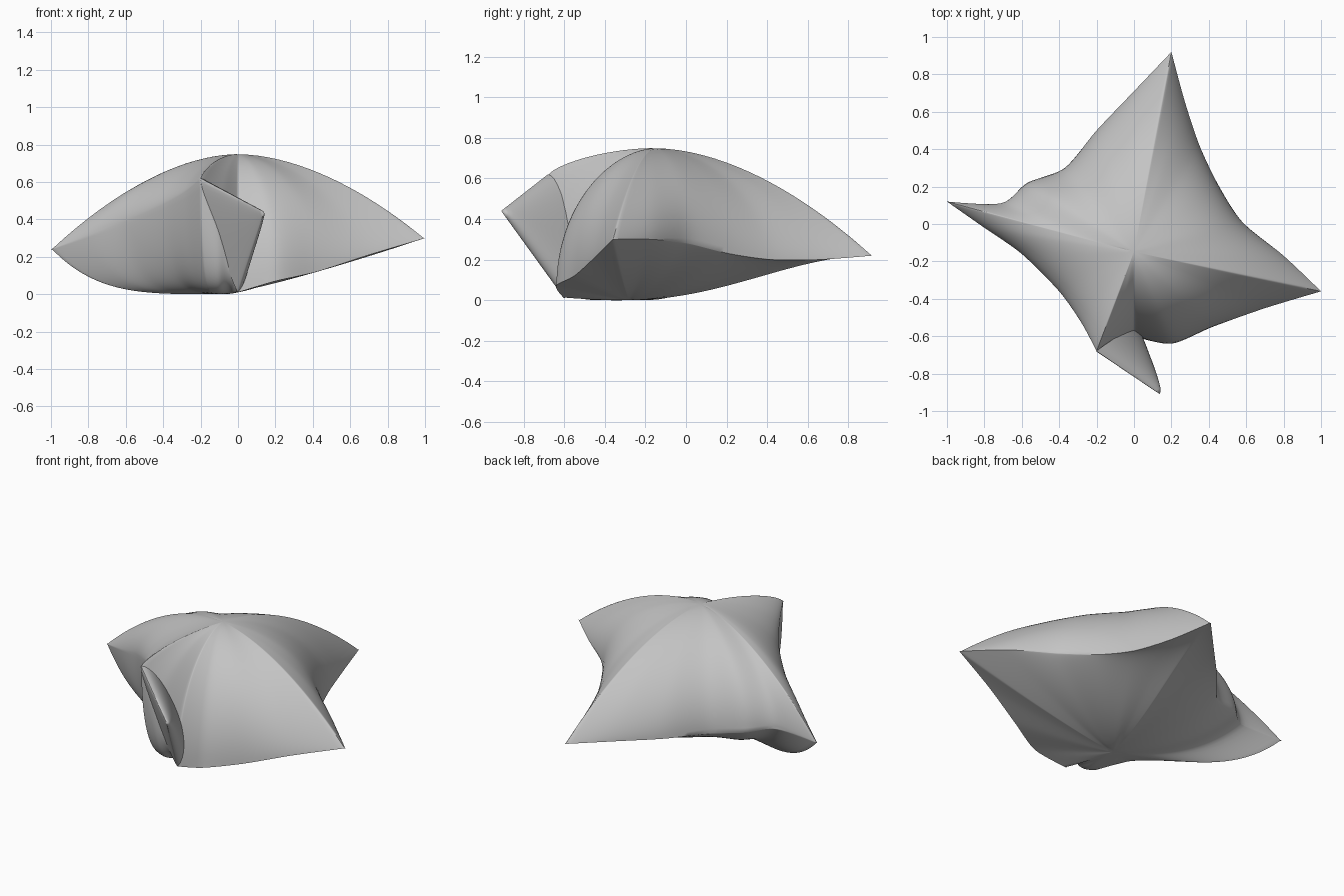
import bpy, bmesh, math
from mathutils import Vector

cube = bpy.data.objects.get("Cube")
if cube:
    bpy.data.objects.remove(cube, do_unlink=True)

fabric = bpy.data.materials.new("grey_fabric")
fabric.use_nodes = True
GREY = (0.55, 0.55, 0.55, 1)
fabric.diffuse_color = GREY
fabric.node_tree.nodes["Principled BSDF"].inputs["Base Color"].default_value = GREY

TIP, SIDE, NEAR = 1.0, 0.5, 0.75   # roundness of the upper side at the seam

# Seam around the cushion: x, y, z, upper roundness, lower power, lower roundness
SEAM = [
    (1, -.36, .3, TIP, 1.2, 1),
    (.8, -.17, .3, NEAR, 1.3, 1),
    (.58, .01, .28, SIDE, 1.5, .9),
    (.45, .21, .23, SIDE, 1.7, 1),
    (.35, .42, .2, .6, 2, 1.5),
    (.27, .66, .2, NEAR, 2, 2),
    (.2, .92, .22, TIP, 2, 2.2),
    (0, .71, .21, NEAR, 2, 1.8),
    (-.2, .5, .2, .6, 2, 1.2),
    (-.37, .3, .2, SIDE, 2, .9),
    (-.57, .22, .23, SIDE, 2.5, .9),
    (-.71, .11, .25, .6, 3, 1),
    (-1, .12, .24, TIP, 4, 1),
    (-.8, -.02, .31, NEAR, 4, .8),
    (-.6, -.16, .39, .6, 4, .6),
    (-.4, -.36, .48, .6, 4, .6),
    (-.28, -.53, .55, .65, 5, .55),
    (-.2, -.68, .62, .7, 6, .5),
    (-.1, -.67, .32, .6, 6, .5),
    (0, -.6, .01, SIDE, 2, 1),
    (.2, -.64, .07, SIDE, 1.3, 1),
    (.42, -.55, .12, SIDE, 1.2, 1),
    (.7, -.45, .21, NEAR, 1.2, 1),
]
SHARP = {(1, -.36), (.2, .92), (-1, .12), (-.2, -.68), (0, -.6)}
STEPS, RINGS = 8, 28


def seam_samples():
    """Hermite curve through the seam keys, pointed at the sharp ones."""
    count = len(SEAM)

    def slope(i):
        if SEAM[i % count][:2] in SHARP:
            return [0] * 6
        before, after = SEAM[(i - 1) % count], SEAM[(i + 1) % count]
        return [(b - a) * 0.4 for a, b in zip(before, after)]

    samples = []
    for i in range(count):
        a, b = SEAM[i], SEAM[(i + 1) % count]
        ma, mb = slope(i), slope(i + 1)
        for k in range(STEPS):
            s = k / STEPS
            h = s * s * (3 - 2 * s)
            u, v = s * (1 - s) ** 2, s * s * (s - 1)
            samples.append([p + (q - p) * h + m * u + n * v
                            for p, q, m, n in zip(a, b, ma, mb)])
    return samples


def bridge(bm, first, second):
    n = len(first)
    for i in range(n):
        j = (i + 1) % n
        bm.faces.new((first[i], first[j], second[j], second[i]))


def cap(bm, ring, point):
    centre = bm.verts.new(point)
    for i in range(len(ring)):
        bm.faces.new((ring[i], ring[(i + 1) % len(ring)], centre))


def finish(bm, name, angle):
    bmesh.ops.recalc_face_normals(bm, faces=bm.faces)
    mesh = bpy.data.meshes.new(name)
    bm.to_mesh(mesh)
    bm.free()
    mesh.materials.append(fabric)
    obj = bpy.data.objects.new(name, mesh)
    bpy.context.collection.objects.link(obj)
    bpy.ops.object.select_all(action='DESELECT')
    obj.select_set(True)
    bpy.context.view_layer.objects.active = obj
    bpy.ops.object.shade_smooth_by_angle(angle=math.radians(angle))


# Cushion body: a puffed upper and lower side sharing one seam
samples = seam_samples()
bm = bmesh.new()
seam = [bm.verts.new((s[0], s[1], max(s[2], 0))) for s in samples]


def puff(centre, height):
    ring = seam
    for j in range(RINGS - 1, 0, -1):
        t = math.sin(math.pi / 2 * j / RINGS)
        points = []
        for s in samples:
            flat = Vector(centre).lerp(Vector(s[:2]), t)
            points.append(bm.verts.new((*flat, max(height(s, t), 0))))
        bridge(bm, ring, points)
        ring = points
    cap(bm, ring, (*centre, height(samples[0], 0)))


def upper(s, t):
    return s[2] + (0.75 - s[2]) * (1 - t ** 1.8) ** s[3]


def lower(s, t):
    return s[2] * (1 - (1 - t ** s[4]) ** s[5])


puff((0, -.15), upper)
puff((-.08, -.28), lower)
rim = set(seam)
inner = [v for v in bm.verts if v not in rim]
for _ in range(4):
    bmesh.ops.smooth_vert(bm, verts=inner, factor=0.4,
                          use_axis_x=True, use_axis_y=True, use_axis_z=True)
finish(bm, "cushion_body", 60)

# Folded corner: a tapering lens from the front crease to its tip
top, tip, foot = Vector((-.2, -.68, .62)), Vector((.14, -.91, .44)), Vector((0, -.6, .01))
middle = (top + foot) / 2
along = (top - foot) / 2
outward = Vector((.75, .66, 0))
bm = bmesh.new()
ring = None
for j in range(14):
    s = j / 14
    width, thick = 1 - s, (1 - s) ** 0.6
    points = []
    for k in range(32):
        a = math.tau * k / 32
        depth = math.sin(a) * (0.11 if math.sin(a) > 0 else 0.02)
        points.append(bm.verts.new(middle.lerp(tip, s) + along * math.cos(a) * width
                                   + outward * depth * thick))
    if ring:
        bridge(bm, ring, points)
    else:
        cap(bm, points, middle)
    ring = points
cap(bm, ring, tip)
finish(bm, "folded_corner", 60)
